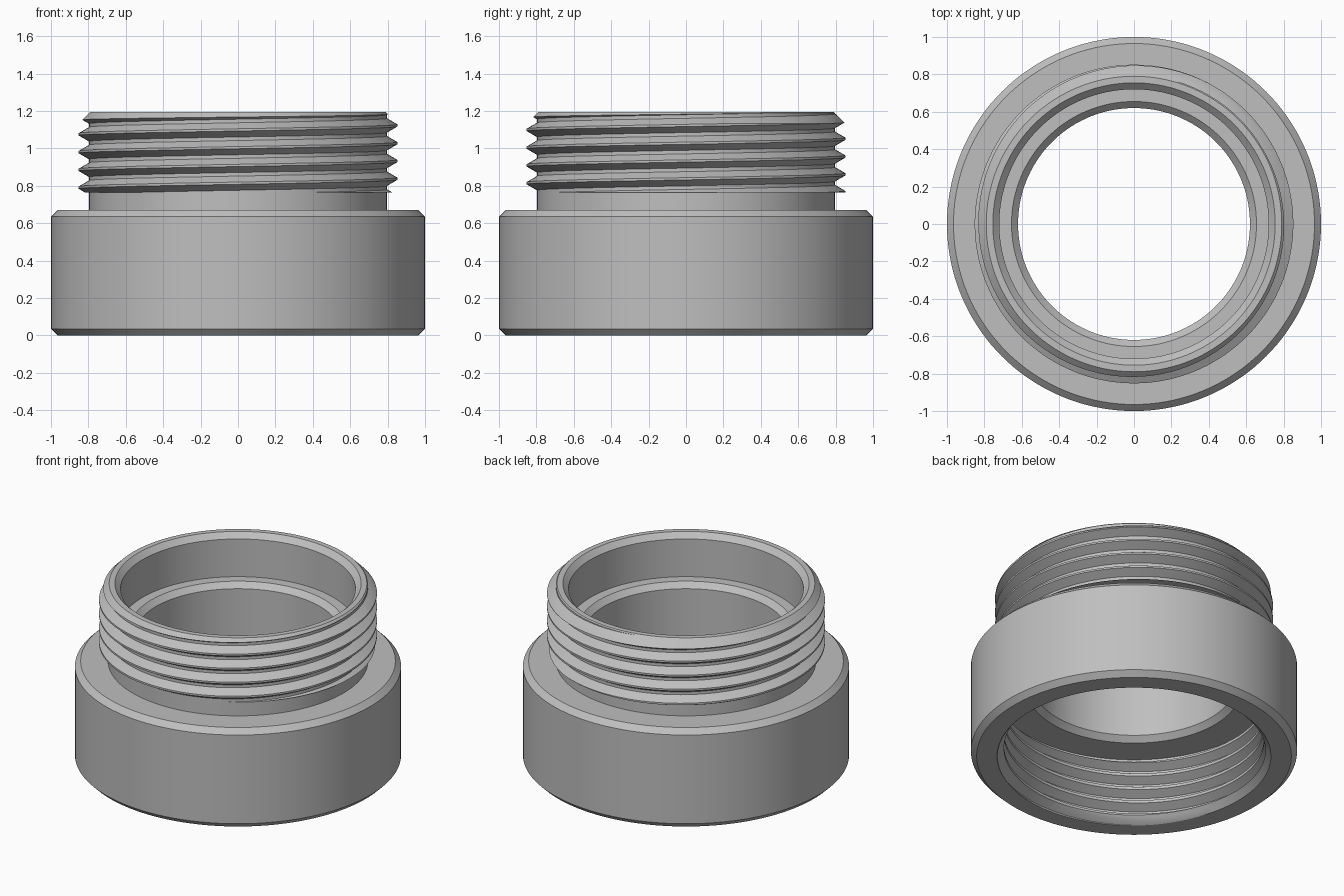
import bpy, bmesh, math

if "Cube" in bpy.data.objects:
    bpy.data.objects.remove(bpy.data.objects["Cube"], do_unlink=True)

STEPS = 144
PITCH = 0.095
ROOT, CREST = 0.797, 0.852
BASE, FLAT = 0.038, 0.006      # half widths of a tooth at root and crest


def tooth_radius(dz):
    """Radius of the thread at a height dz from the helix line."""
    d = abs((dz + PITCH / 2) % PITCH - PITCH / 2)
    t = min(max((BASE - d) / (BASE - FLAT), 0), 1)
    return ROOT + (CREST - ROOT) * t


def thread_column(turn, z0, z1, start, limit, pick):
    """Thread outline at one angle, cut off by a conical chamfer."""
    helix = start + PITCH * turn
    first = math.floor((z0 - start) / PITCH) - 2
    count = math.ceil((z1 - z0) / PITCH) + 5
    heights = [z0]
    for k in range(first, first + count):
        for off in (-BASE, -FLAT, FLAT, BASE):
            heights.append(min(max(helix + k * PITCH + off, z0), z1))
    heights.append(z1)
    raw = [(tooth_radius(z - helix), z) for z in heights]
    out = []
    for (ra, za), (rb, zb) in zip(raw, raw[1:]):
        out.append((pick(ra, limit(za)), za))
        fa, fb = ra - limit(za), rb - limit(zb)
        t = fa / (fa - fb) if fa * fb < 0 else 0
        z = za + (zb - za) * t
        out.append((pick(ra + (rb - ra) * t, limit(z)), z))
    out.append((pick(raw[-1][0], limit(z1)), z1))
    return out


def section(turn):
    """Closed wall section at one angle, from the foot up and back down."""
    foot_to_neck = [(0.965, 0), (1, 0.035), (1, 0.635), (0.965, 0.67),
                    (ROOT, 0.67), (ROOT, 0.765)]
    male = thread_column(turn, 0.765, 1.195, 1.0275,
                         lambda z: 0.79 + 1.195 - z, min)
    bore = [(0.755, 1.195), (0.72, 1.16), (0.72, 0.905), (0.655, 0.905),
            (0.62, 0.87), (0.62, 0.505), (0.655, 0.47),
            (0.86, 0.47), (0.86, 0.42)]
    female = thread_column(turn, 0, 0.42, 0.03, lambda z: 0.84 - z, max)
    return foot_to_neck + male + bore + female[::-1]


# Threaded adapter ring: sweep the section around the axis
bm = bmesh.new()
columns = []
for i in range(STEPS + 1):
    a = 2 * math.pi * i / STEPS
    columns.append([bm.verts.new((r * math.cos(a), r * math.sin(a), z))
                    for r, z in section(i / STEPS)])
for left, right in zip(columns, columns[1:]):
    n = len(left)
    for j in range(n):
        k = (j + 1) % n
        bm.faces.new((left[j], right[j], right[k], left[k]))
bmesh.ops.remove_doubles(bm, verts=bm.verts, dist=0.00005)
bmesh.ops.dissolve_degenerate(bm, edges=bm.edges, dist=0.00005)
bmesh.ops.recalc_face_normals(bm, faces=bm.faces)

mesh = bpy.data.meshes.new("threaded_adapter")
bm.to_mesh(mesh)
bm.free()
adapter = bpy.data.objects.new("threaded_adapter", mesh)
bpy.context.collection.objects.link(adapter)

# Plain grey metal
grey = bpy.data.materials.new("grey_metal")
grey.use_nodes = True
colour = (0.52, 0.52, 0.52, 1)
grey.diffuse_color = colour
grey.node_tree.nodes["Principled BSDF"].inputs["Base Color"].default_value = colour
mesh.materials.append(grey)

# Smooth walls with crisp thread and chamfer edges
bpy.ops.object.select_all(action='DESELECT')
adapter.select_set(True)
bpy.context.view_layer.objects.active = adapter
bpy.ops.object.shade_smooth_by_angle(angle=math.radians(25))
